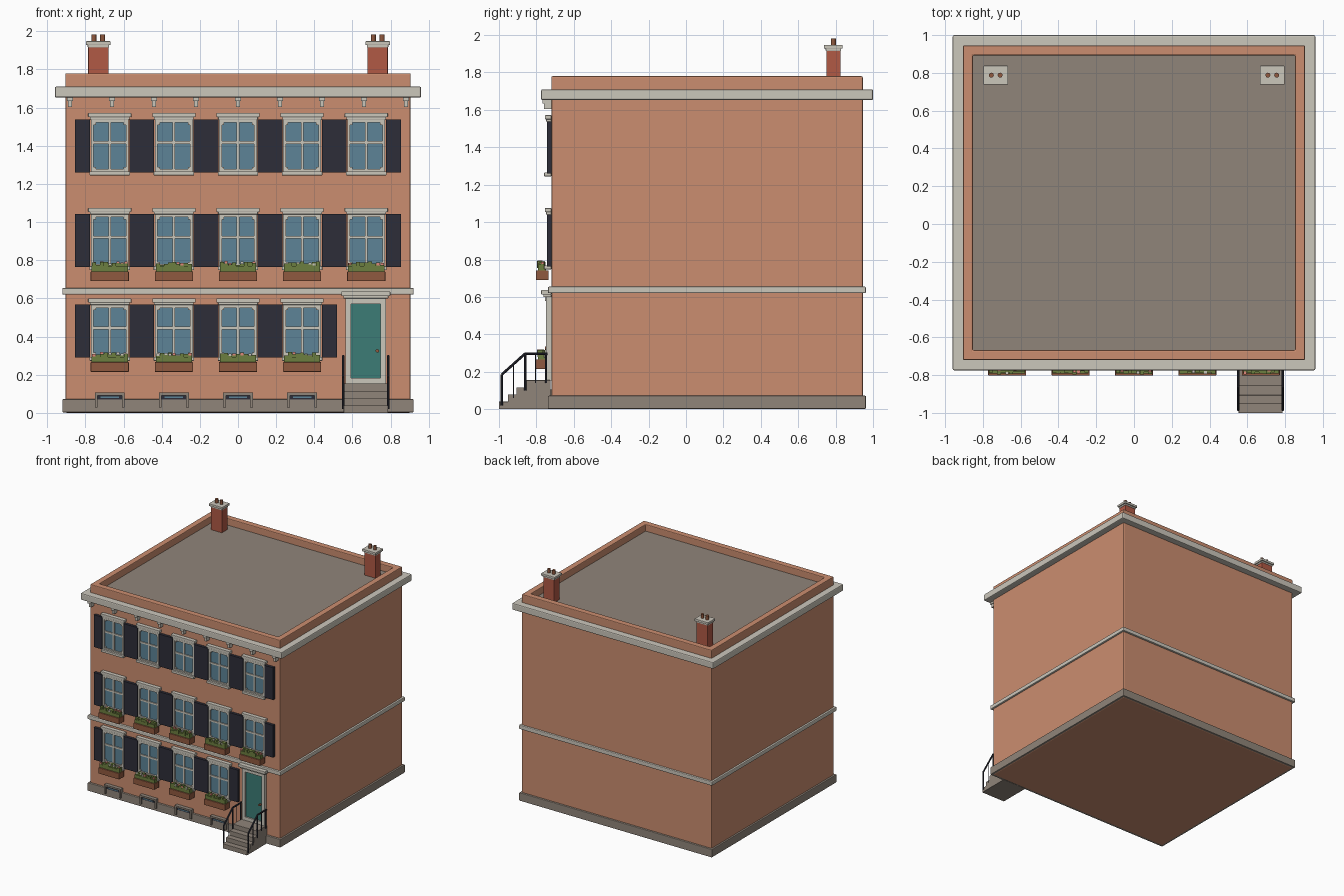
import bpy, bmesh, random
from mathutils import Vector, Matrix

random.seed(4)
if "Cube" in bpy.data.objects:
    bpy.data.objects.remove(bpy.data.objects["Cube"], do_unlink=True)


def material(name, *rgb):
    m = bpy.data.materials.new(name)
    m.use_nodes = True
    m.diffuse_color = (*rgb, 1)
    node = next(n for n in m.node_tree.nodes if n.type == "BSDF_PRINCIPLED")
    node.inputs["Base Color"].default_value = (*rgb, 1)
    return m


BRICK = material("orange brick", .6, .27, .16)
TRIM = material("cream trim", .6, .57, .5)
DARK = material("dark navy", .026, .027, .04)
GLASS = material("blue glass", .11, .23, .31)
TEAL = material("teal door paint", .045, .2, .18)
RED = material("red chimney brick", .44, .1, .06)
WOOD = material("brown wood", .28, .1, .05)
LEAF = material("leaf green", .15, .21, .05)
STONE = material("grey stone", .28, .235, .195)
PINK = material("pink petals", .75, .25, .2)


def finish(name, bm, mat, bevel=0):
    bmesh.ops.recalc_face_normals(bm, faces=bm.faces)
    mesh = bpy.data.meshes.new(name)
    bm.to_mesh(mesh)
    bm.free()
    mesh.materials.append(mat)
    ob = bpy.data.objects.new(name, mesh)
    bpy.context.collection.objects.link(ob)
    if bevel:
        mod = ob.modifiers.new("Soft edges", "BEVEL")
        mod.width = bevel
        mod.segments = 2
    return ob


def boxes(name, mat, spans, bevel=0):
    """One object from boxes given as (x range, y range, z range)."""
    bm = bmesh.new()
    for span in spans:
        size = [b - a for a, b in span]
        mid = Vector([(a + b) / 2 for a, b in span])
        bmesh.ops.create_cube(bm, size=1, matrix=Matrix.Translation(mid) @ Matrix.Diagonal((*size, 1)))
    return finish(name, bm, mat, bevel)


def around(c, half):
    return (c - half, c + half)


def rods(name, mat, runs, radius, sides=8):
    """One object from cylinders running between pairs of points."""
    bm = bmesh.new()
    for a, b in runs:
        a, b = Vector(a), Vector(b)
        turn = (b - a).to_track_quat("Z", "Y").to_matrix().to_4x4()
        bmesh.ops.create_cone(bm, cap_ends=True, segments=sides, radius1=radius, radius2=radius,
                              depth=(b - a).length, matrix=Matrix.Translation((a + b) / 2) @ turn)
    return finish(name, bm, mat)


def ring(name, mat, half_x, y0, y1, z0, z1, wall):
    """Open rectangular wall made by insetting and removing the caps of a box."""
    bm = bmesh.new()
    loops = []
    for z, d in ((z0, 0), (z1, 0), (z1, wall), (z0, wall)):
        hx, a, b = half_x - d, y0 + d, y1 - d
        loops.append([bm.verts.new(p) for p in ((-hx, a, z), (hx, a, z), (hx, b, z), (-hx, b, z))])
    for i in range(4):
        low, high = loops[i], loops[(i + 1) % 4]
        for k in range(4):
            n = (k + 1) % 4
            bm.faces.new((low[k], low[n], high[n], high[k]))
    return finish(name, bm, mat, .006)


FRONT, BACK, HALF = -.72, .945, .905

# Main masses
boxes("brick_walls", BRICK, [((-HALF, HALF), (FRONT, BACK), (0, 1.69))], .008)
boxes("stone_base", STONE, [(around(0, .92), (-.738, .962), (.002, .072))], .005)
boxes("floor_band", TRIM, [(around(0, .921), (-.738, .962), (.62, .655))], .006)
boxes("cornice", TRIM, [(around(0, .96), (-.775, 1), (1.652, 1.71))], .008)
ring("parapet", BRICK, HALF, FRONT, BACK, 1.7, 1.78, .052)
boxes("flat_roof", STONE, [(around(0, .86), (-.675, .9), (1.7, 1.722))])

# Cornice brackets: a stepped block and a narrow drop
brackets = []
for i in range(-4, 5):
    brackets += [(around(i * .22, .016), (-.768, FRONT), (1.635, 1.655)),
                 (around(i * .22, .01), (-.758, FRONT), (1.604, 1.64))]
boxes("cornice_brackets", TRIM, brackets)

# Chimneys
for side, x in (("right", -.732), ("left", .732)):
    boxes(side + "_chimney_stack", RED, [(around(x, .053), around(.788, .038), (1.71, 1.925))], .003)
    boxes(side + "_chimney_cap", TRIM, [(around(x, .065), around(.788, .05), (1.928, 1.948)),
                                        (around(x, .056), around(.788, .041), (1.915, 1.93))], .003)
    rods(side + "_chimney_pots", WOOD,
         [((x + d, .788, 1.94), (x + d, .788, 1.982)) for d in (-.023, .023)], .013, 12)


def window(name, x, z):
    top = z + .28
    # Casing, with cross bars and corner blocks
    frame = [(around(x + s * .092, .007), (-.742, FRONT), (z, top)) for s in (-1, 1)]
    frame += [(around(x, .098), (-.742, FRONT), around(h, .007)) for h in (z + .008, top - .012)]
    frame += [(around(x, .007), (-.737, FRONT), (z, top)),
              (around(x, .09), (-.737, FRONT), around(z + .155, .007))]
    frame += [(around(x + s * .08, .007), (-.738, FRONT), around(h, .007))
              for s in (-1, 1) for h in (z + .02, top - .025)]
    boxes(name + "_frame", TRIM, frame)
    boxes(name + "_glass", GLASS, [(around(x, .09), (-.729, FRONT), (z, top))])
    boxes(name + "_lintel", TRIM, [(around(x, .113), (-.754, FRONT), (top + .008, top + .03)),
                                   (around(x, .104), (-.748, FRONT), (top - .004, top + .01))], .003)
    boxes(name + "_sill", TRIM, [(around(x, .106), (-.758, FRONT), (z - .017, z + .004))], .003)
    # Each right shutter sits a hair proud, as neighbours overlap
    for s, y in ((-1, -.743), (1, -.744)):
        boxes(name + ("_left_shutter" if s > 0 else "_right_shutter"), DARK,
              [(around(x + s * .143, .04), (y, FRONT), (z - .001, z + .277))])


def planter(name, x, z):
    boxes(name + "_trough", WOOD, [(around(x, .1), (-.802, -.735), (z - .075, z - .024))], .003)
    leaves, pink, white = [(around(x, .095), (-.792, -.748), (z - .03, z + .004))], [], []
    for i in range(9):
        lx = x - .084 + i * .021
        leaves.append((around(lx, .0105), around(random.uniform(-.782, -.765), .014),
                       (z - .01, z + random.uniform(.01, .028))))
        if random.random() < .6:
            bloom = (around(lx, .008), around(random.uniform(-.79, -.765), .008),
                     around(z + random.uniform(.012, .024), .006))
            random.choice((pink, pink, white)).append(bloom)
    boxes(name + "_leaves", LEAF, leaves)
    boxes(name + "_pink_flowers", PINK, pink)
    boxes(name + "_white_flowers", TRIM, white)


# Window rows, with the door taking the last place on the ground floor
for floor, z, count in (("ground", .29, 4), ("middle", .765, 5), ("top", 1.262, 5)):
    for i in range(count):
        x = (i - 2) * .336
        window(f"{floor}_window_{i + 1}", x, z)
        if floor != "top":
            planter(f"{floor}_planter_{i + 1}", x, z)

# Basement lights
for i in range(4):
    x = (i - 2) * .336
    name = f"basement_window_{i + 1}"
    surround = [(around(x, .078), (-.752, FRONT), (.092, .106))]
    surround += [(around(x + s * .071, .007), (-.752, FRONT), (.028, .1)) for s in (-1, 1)]
    boxes(name + "_surround", STONE, surround)
    boxes(name + "_opening", DARK, [(around(x, .064), (-.743, FRONT), (.07, .093))])
    boxes(name + "_glass", GLASS, [(around(x, .048), (-.746, -.74), (.077, .085))])

# Entrance
DOOR = .67
casing = [(around(DOOR + s * .092, .014), (-.748, FRONT), (.152, .61)) for s in (-1, 1)]
casing += [(around(DOOR, .105), (-.748, FRONT), (.572, .61)), (around(DOOR, .105), (-.748, FRONT), (.152, .184))]
boxes("door_casing", TRIM, casing)
boxes("door_lintel", TRIM, [(around(DOOR, .128), (-.774, FRONT), (.613, .637)),
                            (around(DOOR, .118), (-.762, FRONT), (.6, .615))], .003)
boxes("door_panel", TEAL, [(around(DOOR, .08), (-.736, FRONT), (.18, .575))])
rods("door_knob", WOOD, [((.73, -.735, .325), (.73, -.755, .325))], .009, 12)

# Steps
treads = ((-1, .04), (-.953, .078), (-.907, .116), (-.858, .155))
boxes("front_steps", STONE, [(around(DOOR, .116), (y, -.725), (0, z)) for y, z in treads], .002)

# Railings: sloped and level handrail, end posts and thin balusters
for side, s in (("right", -1), ("left", 1)):
    x = DOOR + s * .118
    foot, bend, wall = (x, -.985, .185), (x, -.86, .297), (x, -.74, .297)
    rods(side + "_handrail", DARK, [(foot, bend), (bend, wall)], .007)
    rods(side + "_rail_posts", DARK, [(foot, (x, -.985, .02)), (bend, (x, -.86, .1)),
                                      ((x, -.748, .297), (x, -.748, .14))], .006)
    rods(side + "_balusters", DARK, [((x, -.922, .24), (x, -.922, .06)),
                                     ((x, -.804, .297), (x, -.804, .14))], .003)
